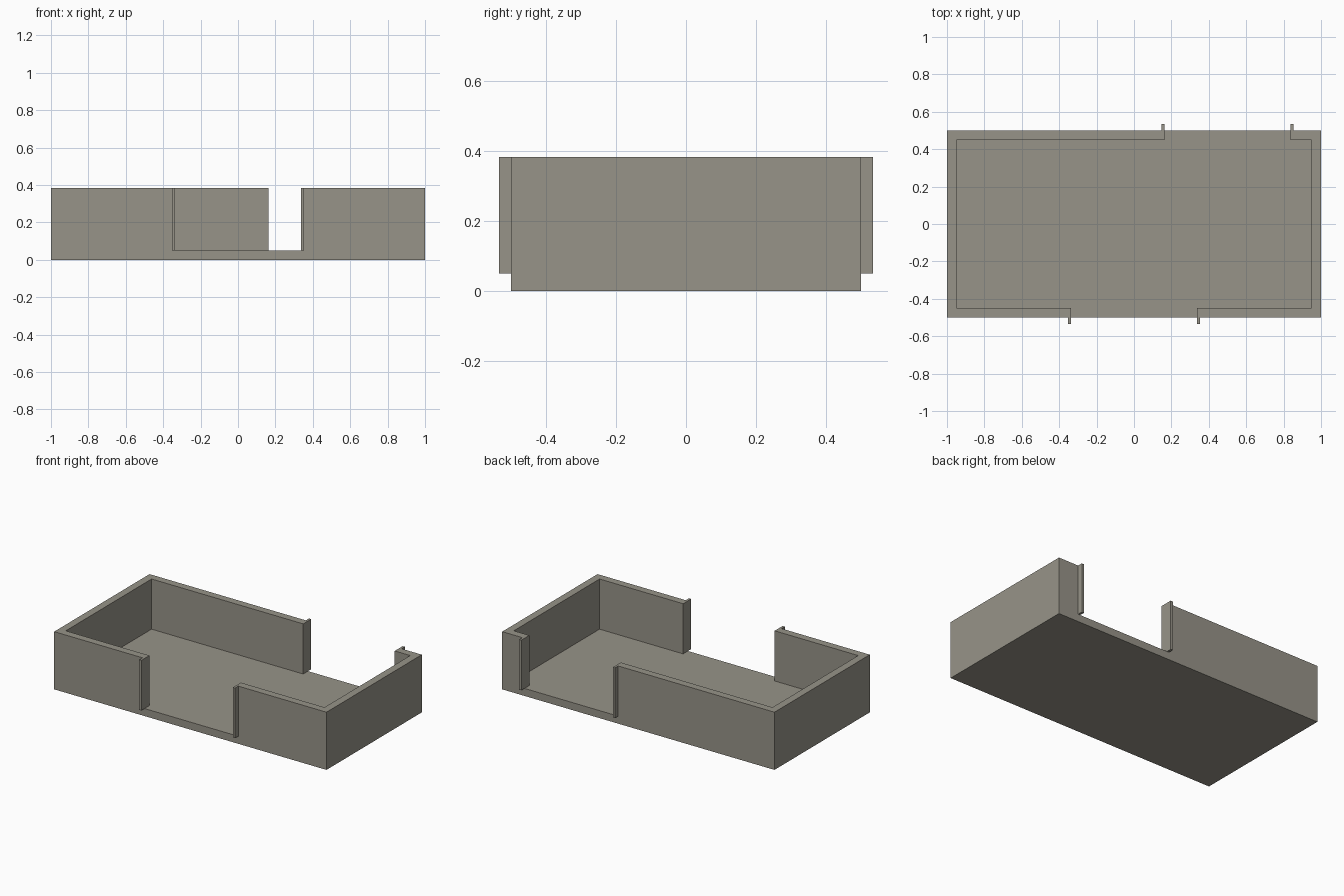
import bpy, bmesh

if "Cube" in bpy.data.objects:
    bpy.data.objects.remove(bpy.data.objects["Cube"])

mat = bpy.data.materials.new("warm_grey_concrete")
mat.diffuse_color = (0.31, 0.295, 0.248, 1)
mat.use_nodes = True
mat.node_tree.nodes["Principled BSDF"].inputs["Base Color"].default_value = mat.diffuse_color

FLOOR = 0.05          # slab thickness, walls start here
TOP = 0.383           # wall top
T = 0.05              # wall thickness
X, Y = 1.0, 0.5       # half sizes
FIN_T, FIN_D = 0.016, 0.034   # door fin thickness and depth
HALF_DOOR = 0.336


def prism(name, outline, z0, z1):
    """Extrude a counter-clockwise xy outline from z0 to z1."""
    bm = bmesh.new()
    face = bm.faces.new([bm.verts.new((x, y, z0)) for x, y in outline])
    ext = bmesh.ops.extrude_face_region(bm, geom=[face])
    for v in ext["geom"]:
        if isinstance(v, bmesh.types.BMVert):
            v.co.z = z1
    bmesh.ops.recalc_face_normals(bm, faces=bm.faces)
    me = bpy.data.meshes.new(name)
    bm.to_mesh(me)
    bm.free()
    me.materials.append(mat)
    ob = bpy.data.objects.new(name, me)
    bpy.context.collection.objects.link(ob)
    return ob


def half_wall(name, s, front_end, back_end):
    """C-shaped wall on side s (+1 right, -1 left), with a fin at each end."""
    f, b = front_end, back_end
    ff, bf = f + s * FIN_T, b + s * FIN_T     # outer sides of the fins
    prism(name, [
        (s * X, -Y), (s * X, Y),
        (bf, Y), (bf, Y + FIN_D), (b, Y + FIN_D), (b, Y - T),
        (s * (X - T), Y - T), (s * (X - T), -Y + T),
        (f, -Y + T), (f, -Y - FIN_D), (ff, -Y - FIN_D), (ff, -Y),
    ], FLOOR, TOP)


# floor slab
prism("floor_slab", [(-X, -Y), (X, -Y), (X, Y), (-X, Y)], 0, FLOOR)

# walls: front opening is centred, back opening is centred on x = 0.5
half_wall("left_wall", -1, -HALF_DOOR, 0.5 - HALF_DOOR)
half_wall("right_wall", 1, HALF_DOOR, 0.5 + HALF_DOOR)
